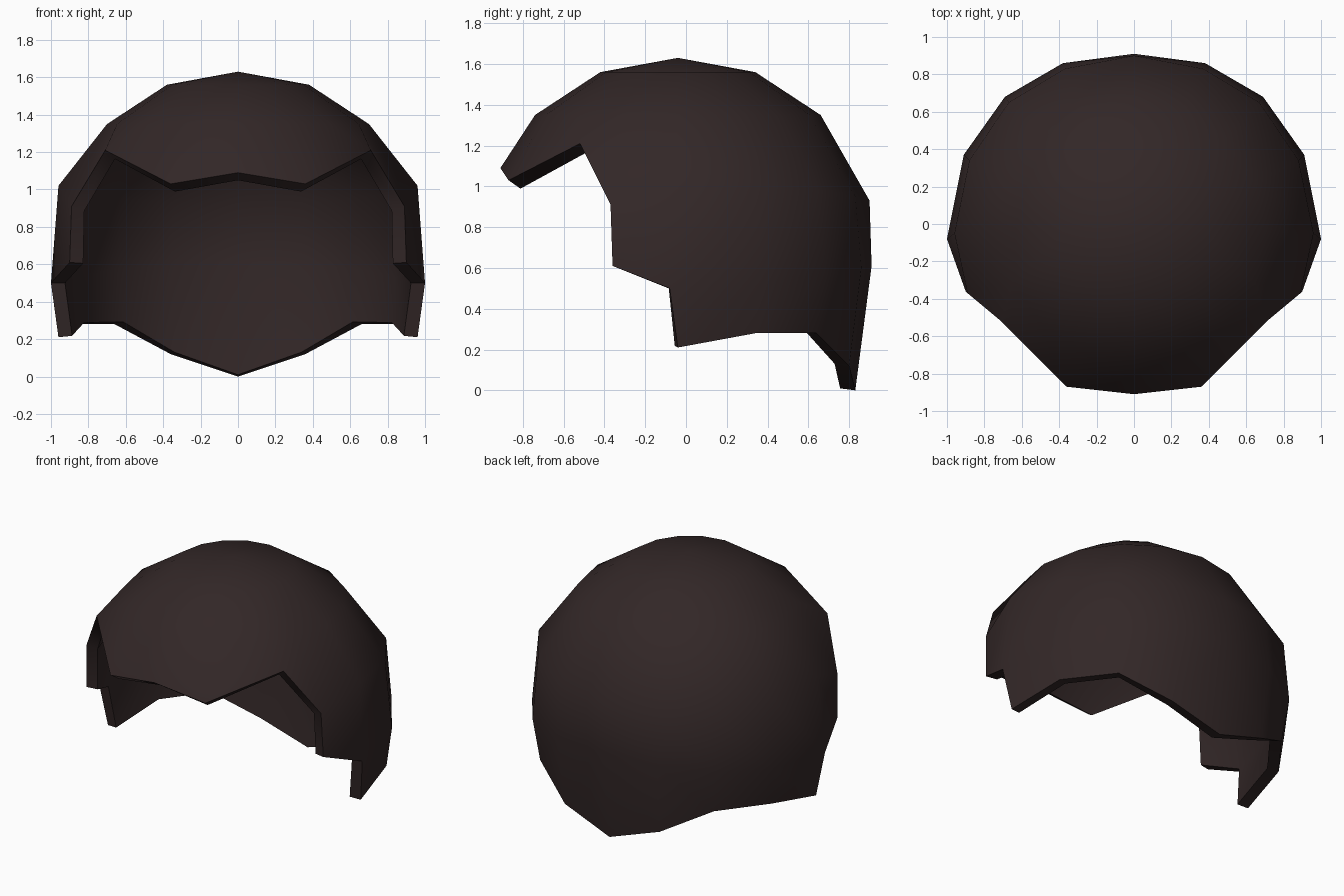
import bpy, math

cube = bpy.data.objects.get("Cube")
if cube:
    bpy.data.objects.remove(cube, do_unlink=True)

brown = bpy.data.materials.new("dark brown hair")
brown.use_nodes = True
colour = (0.032, 0.020, 0.020, 1)
brown.diffuse_color = colour
brown.node_tree.nodes["Principled BSDF"].inputs["Base Color"].default_value = colour

CENTRE_Y = -0.04
COLUMNS = 9  # half a turn, from the back round the left side to the front


def crown_ring(radius, z):
    """Half ring of points around the crown."""
    angles = [math.pi * i / (COLUMNS - 1) for i in range(COLUMNS)]
    return [(radius * math.sin(a), CENTRE_Y + radius * math.cos(a), z) for a in angles]


# Rings run from crown to hem; lower rings stop short to leave the face open
rings = [
    crown_ring(0.38, 1.56),
    crown_ring(0.70, 1.35),
    # temples and fringe
    [(0, 0.90, 0.93), (0.37, 0.83, 0.95), (0.67, 0.65, 0.98),
     (0.88, 0.34, 1.0), (0.96, -0.05, 1.02), (0.89, -0.37, 0.91),
     (0.71, -0.52, 1.21), (0.36, -0.87, 1.03), (0, -0.91, 1.09)],
    # widest part and sideburns
    [(0, 0.91, 0.61), (0.38, 0.86, 0.60), (0.69, 0.68, 0.57),
     (0.91, 0.37, 0.53), (1.0, -0.08, 0.50), (0.90, -0.36, 0.61)],
    # pointed hem at the nape and ears
    [(0, 0.83, 0), (0.36, 0.80, 0.12), (0.66, 0.64, 0.28),
     (0.89, 0.34, 0.28), (0.96, -0.04, 0.21)],
]

verts = [(0, CENTRE_Y, 1.63)]
starts = []
for ring in rings:
    starts.append(len(verts))
    verts += ring

faces = [(0, i + 2, i + 1) for i in range(COLUMNS - 1)]
for upper, lower, ring in zip(starts, starts[1:], rings[1:]):
    for i in range(len(ring) - 1):
        faces.append((upper + i, upper + i + 1, lower + i + 1, lower + i))

mesh = bpy.data.meshes.new("hair_cap")
mesh.from_pydata(verts, [], faces)
mesh.materials.append(brown)
hair = bpy.data.objects.new("hair_cap", mesh)
bpy.context.collection.objects.link(hair)
bpy.ops.object.select_all(action="DESELECT")
hair.select_set(True)
bpy.context.view_layer.objects.active = hair

# Mirror the half and give the shell its thickness
mirror = hair.modifiers.new("mirror", "MIRROR")
mirror.use_clip = True
shell = hair.modifiers.new("shell", "SOLIDIFY")
shell.thickness = 0.075
shell.offset = -1
for name in ("mirror", "shell"):
    bpy.ops.object.modifier_apply(modifier=name)
bpy.ops.object.shade_smooth_by_angle(angle=math.radians(60))
